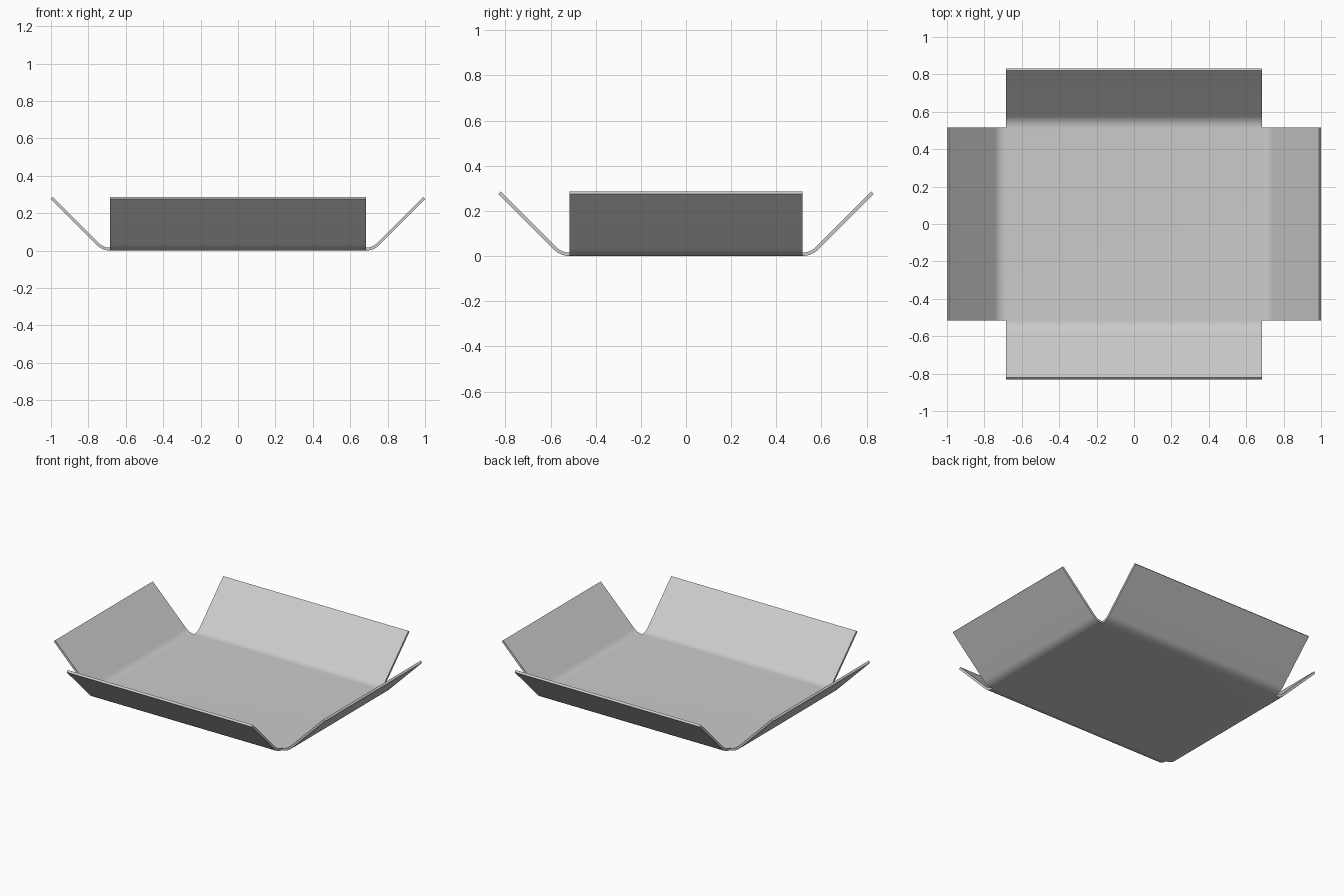
import bpy, bmesh
from math import sin, cos, pi
from mathutils import Vector

if "Cube" in bpy.data.objects:
    bpy.data.objects.remove(bpy.data.objects["Cube"])

HX, HY = 0.684, 0.515       # half size of the flat base
R, L, T = 0.10, 0.348, 0.015  # outer bend radius, flange length, sheet thickness
BEND, SEGS = pi / 4, 12

# Side profile of a flange: (outward, up) steps along the bend, then the straight wall
profile = [(R * sin(BEND * i / SEGS), R * (1 - cos(BEND * i / SEGS))) for i in range(1, SEGS + 1)]
profile.append((profile[-1][0] + L * cos(BEND), profile[-1][1] + L * sin(BEND)))

bm = bmesh.new()

# Flat base
corners = [bm.verts.new((x * HX, y * HY, 0)) for x, y in ((-1, -1), (1, -1), (1, 1), (-1, 1))]
bm.faces.new(corners)

# Four bent flanges, one on each base edge
for i, out in enumerate([Vector((0, -1, 0)), Vector((1, 0, 0)), Vector((0, 1, 0)), Vector((-1, 0, 0))]):
    a0, b0 = corners[i], corners[(i + 1) % 4]
    a, b = a0, b0
    for d, h in profile:
        step = out * d + Vector((0, 0, h))
        a2, b2 = bm.verts.new(a0.co + step), bm.verts.new(b0.co + step)
        bm.faces.new((a, a2, b2, b))
        a, b = a2, b2

mesh = bpy.data.meshes.new("folded_tray")
bm.to_mesh(mesh)
bm.free()
tray = bpy.data.objects.new("folded_tray", mesh)
bpy.context.collection.objects.link(tray)
bpy.context.view_layer.objects.active = tray
tray.select_set(True)

# Sheet thickness, added on the inside
solid = tray.modifiers.new("thickness", 'SOLIDIFY')
solid.thickness = T
solid.offset = 1
solid.use_even_offset = True
bpy.ops.object.modifier_apply(modifier=solid.name)
bpy.ops.object.shade_smooth_by_angle(angle=pi / 6)
